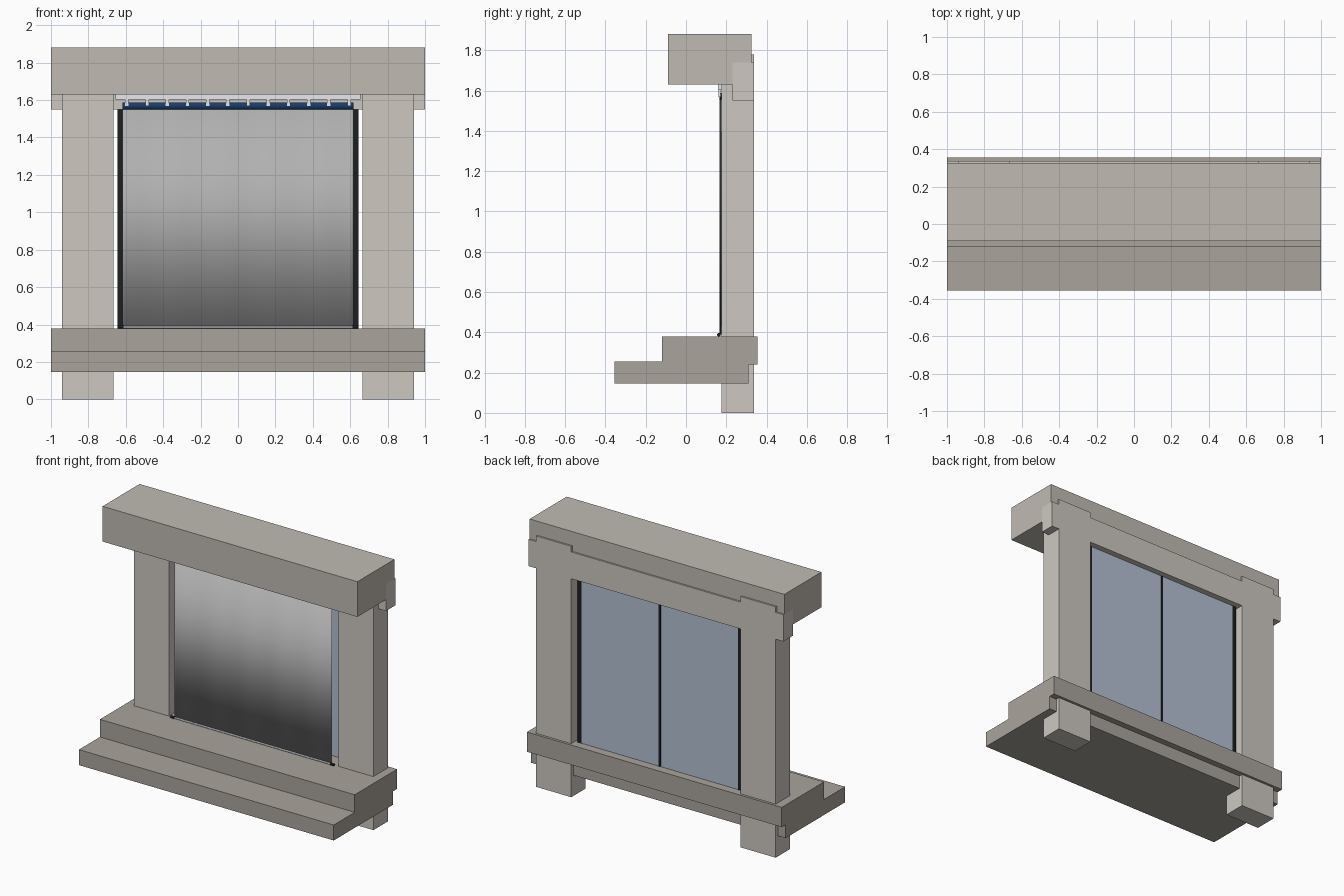
import bpy, bmesh, math

if "Cube" in bpy.data.objects:
    bpy.data.objects.remove(bpy.data.objects["Cube"])


def mat(name, r, g, b):
    m = bpy.data.materials.new(name)
    m.diffuse_color = (r, g, b, 1)
    m.use_nodes = True
    m.node_tree.nodes["Principled BSDF"].inputs["Base Color"].default_value = m.diffuse_color
    return m


PALE = mat("pale_stone", 0.61, 0.58, 0.53)
MID = mat("mid_stone", 0.53, 0.50, 0.45)
DARK = mat("dark_stone", 0.40, 0.37, 0.33)
GREY = mat("curtain_grey", 0.44, 0.44, 0.44)
NAVY = mat("navy", 0.01, 0.045, 0.14)
BLACK = mat("black", 0.012, 0.013, 0.015)
WHITE = mat("white", 0.8, 0.82, 0.85)
GLASS = mat("glass_blue", 0.45, 0.53, 0.65)


def finish(name, bm, material):
    bmesh.ops.recalc_face_normals(bm, faces=bm.faces)
    me = bpy.data.meshes.new(name)
    bm.to_mesh(me)
    bm.free()
    me.materials.append(material)
    ob = bpy.data.objects.new(name, me)
    bpy.context.collection.objects.link(ob)
    return ob


def box(name, x, y, z, material):
    """Box from (min, max) pairs on each axis."""
    bm = bmesh.new()
    bmesh.ops.create_cube(bm, size=1)
    for v in bm.verts:
        v.co = [r[0] if c < 0 else r[1] for c, r in zip(v.co, (x, y, z))]
    return finish(name, bm, material)


def pair(name, x, y, z, material):
    """A box and its mirror image across x = 0."""
    box(name + "_right", x, y, z, material)
    box(name + "_left", (-x[1], -x[0]), y, z, material)


def extrude_x(name, profile, x0, x1, material):
    """Extrude a (y, z) profile along x."""
    bm = bmesh.new()
    f = bm.faces.new([bm.verts.new((x0, y, z)) for y, z in profile])
    ext = bmesh.ops.extrude_face_region(bm, geom=[f])["geom"]
    bmesh.ops.translate(bm, vec=(x1 - x0, 0, 0),
                        verts=[g for g in ext if isinstance(g, bmesh.types.BMVert)])
    return finish(name, bm, material)


def fold(x):
    return 0.171 + 0.002 * math.sin(x * 24) + 0.001 * math.sin(x * 11 + 1)


def sheet(name, z0, z1, thickness, material):
    """Softly folded cloth strip."""
    bm = bmesh.new()
    n = 96
    cols = []
    for i in range(n + 1):
        x = -0.617 + 1.234 * i / n
        cols.append([bm.verts.new((x, fold(x), z)) for z in (z0, z1)])
    for a, b in zip(cols, cols[1:]):
        bm.faces.new((a[0], b[0], b[1], a[1]))
    for f in bm.faces:
        f.smooth = True
    ob = finish(name, bm, material)
    s = ob.modifiers.new("thickness", "SOLIDIFY")
    s.thickness = thickness
    s.offset = 0
    return ob


def rod(name, x0, x1, y, z, r, material):
    """Round bar along x."""
    pts = [(y + r * math.cos(k * math.tau / 16), z + r * math.sin(k * math.tau / 16))
           for k in range(16)]
    return extrude_x(name, pts, x0, x1, material)


# Stepped sill with a rear lip
extrude_x("stepped_sill", [(-0.355, 0.145), (0.31, 0.145), (0.31, 0.24), (0.355, 0.24),
                           (0.355, 0.38), (-0.12, 0.38), (-0.12, 0.255), (-0.355, 0.255)],
          -1, 1, DARK)

# Side pillars, rear beam between and outside them, front lintel
pair("pillar", (0.665, 0.94), (0.175, 0.337), (0, 1.78), PALE)
pair("rear_beam_end", (0.94, 1.0), (0.23, 0.337), (1.55, 1.74), PALE)
box("rear_beam", (-0.665, 0.665), (0.23, 0.337), (1.55, 1.74), PALE)
box("lintel", (-1, 1), (-0.09, 0.325), (1.63, 1.88), MID)

# Two glass panes with thin black stiles
pair("glass_pane", (0.005, 0.62), (0.286, 0.294), (0.38, 1.55), GLASS)
pair("side_stile", (0.615, 0.645), (0.284, 0.296), (0.38, 1.55), BLACK)
box("middle_stile", (-0.008, 0.008), (0.284, 0.296), (0.38, 1.55), BLACK)

# Curtain, its heading tape, and the bottom weight bar
sheet("curtain", 0.388, 1.556, 0.003, GREY)
sheet("heading_tape", 1.55, 1.587, 0.006, NAVY)
rod("bottom_bar", -0.617, 0.617, 0.165, 0.386, 0.006, WHITE)
for s in (-1, 1):
    rod("bottom_bar_cap", s * 0.612, s * 0.64, 0.163, 0.388, 0.009, BLACK)

# Curtain rail with hooks
box("curtain_rail", (-0.655, 0.655), (0.16, 0.178), (1.602, 1.63), WHITE)
for i in range(12):
    x = -0.594 + 0.108 * i
    box("curtain_hook", (x - 0.009, x + 0.009), (0.162, 0.172), (1.568, 1.604), WHITE)
